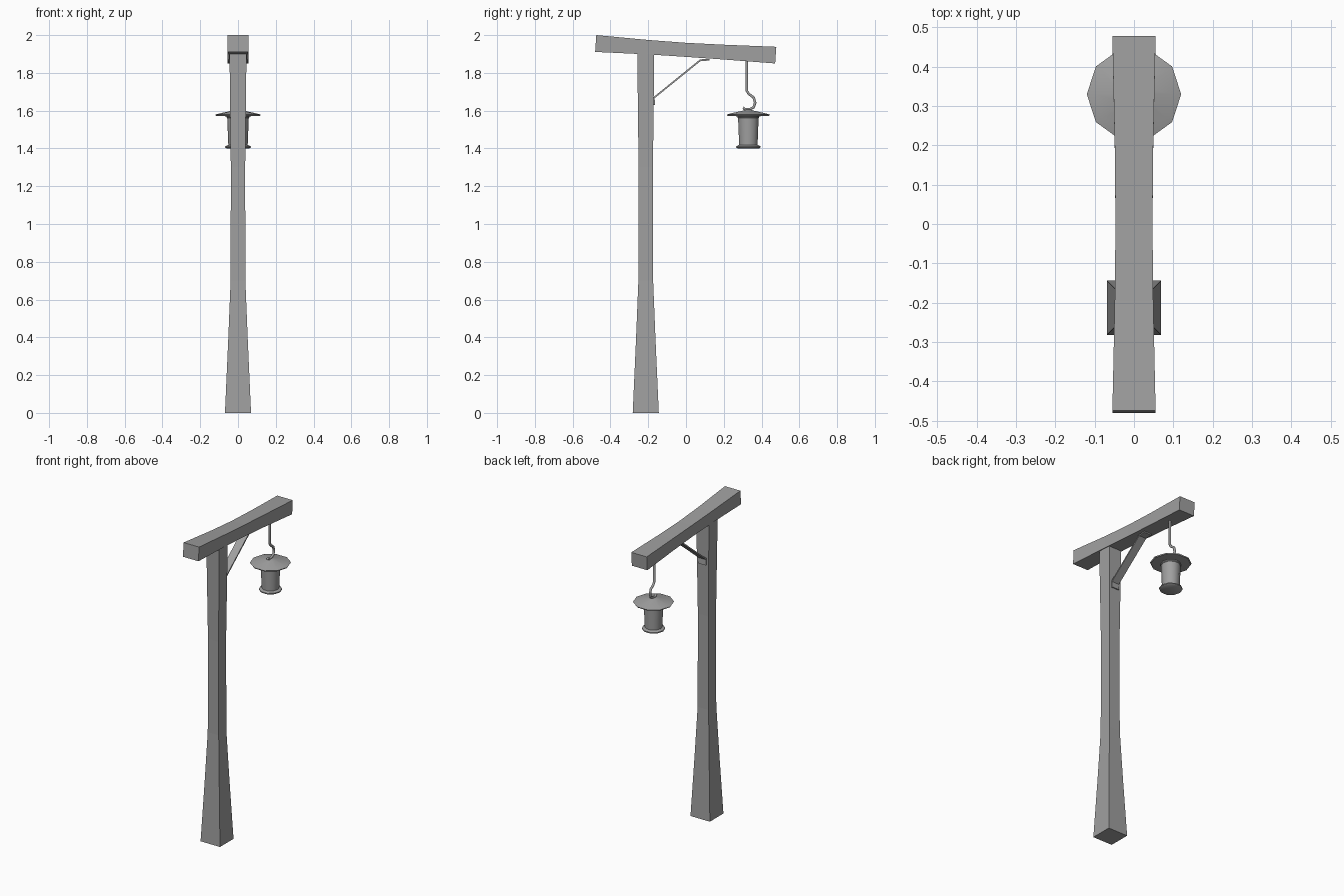
import bpy, bmesh, math
from mathutils import Vector

cube = bpy.data.objects.get("Cube")
if cube:
    bpy.data.objects.remove(cube, do_unlink=True)

GREY = (0.35, 0.35, 0.35, 1)
mat = bpy.data.materials.new("plain grey")
mat.use_nodes = True
mat.diffuse_color = GREY
mat.node_tree.nodes["Principled BSDF"].inputs["Base Color"].default_value = GREY


def loft(name, rings, smooth=None):
    """Skin a list of equal-sized point rings and cap both ends."""
    bm = bmesh.new()
    loops = [[bm.verts.new(p) for p in ring] for ring in rings]
    n = len(loops[0])
    for a, b in zip(loops, loops[1:]):
        for i in range(n):
            j = (i + 1) % n
            bm.faces.new((a[i], a[j], b[j], b[i]))
    bm.faces.new(loops[0][::-1])
    bm.faces.new(loops[-1])
    bmesh.ops.recalc_face_normals(bm, faces=bm.faces)
    mesh = bpy.data.meshes.new(name)
    bm.to_mesh(mesh)
    bm.free()
    mesh.materials.append(mat)
    obj = bpy.data.objects.new(name, mesh)
    bpy.context.collection.objects.link(obj)
    if smooth:
        bpy.ops.object.select_all(action='DESELECT')
        obj.select_set(True)
        bpy.context.view_layer.objects.active = obj
        bpy.ops.object.shade_smooth_by_angle(angle=math.radians(smooth))
    return obj


SQUARE = [(-1, -1), (1, -1), (1, 1), (-1, 1)]
POST_Y, LAMP_Y = -0.213, 0.33

# Flared square post
loft("post", [[(x * h, POST_Y + y * h, z) for x, y in SQUARE]
              for h, z in [(0.069, 0), (0.052, 0.38), (0.039, 0.7),
                           (0.038, 1.3), (0.045, 1.92)]])

# Sloping cross beam: y, bottom z, top z, half width, end lean
beam = [(-0.478, 1.911, 2.0, 0.055, 0.003), (-0.2, 1.898, 1.974, 0.049, 0.003),
        (0.0, 1.885, 1.959, 0.047, 0.003), (0.2, 1.871, 1.949, 0.049, 0.003),
        (0.475, 1.85, 1.938, 0.055, 0.003)]
loft("cross_beam", [[(x * w, y + s * lean, top if s > 0 else low) for x, s in SQUARE]
                    for y, low, top, w, lean in beam])

# Flat strap brace with a tab on the post and one under the beam
strap = [(-0.172, 1.63), (-0.172, 1.672), (0.075, 1.872), (0.125, 1.873)]
offset = [(0.008, 0), (0.006, -0.006), (0.003, -0.009), (0, -0.008)]
loft("brace_strap", [[(-0.026, y, z), (0.026, y, z),
                      (0.026, y + dy, z + dz), (-0.026, y + dy, z + dz)]
                     for (y, z), (dy, dz) in zip(strap, offset)])

# Bent hook rod, swept in the x = 0 plane
path = [Vector((0, y, z)) for y, z in
        [(0.322, 1.88), (0.322, 1.705), (0.333, 1.688), (0.358, 1.67), (0.366, 1.642),
         (0.358, 1.618), (0.338, 1.608), (0.316, 1.606), (0.302, 1.615)]]
rings = []
for i, p in enumerate(path):
    t = (path[min(i + 1, len(path) - 1)] - path[max(i - 1, 0)]).normalized()
    side = Vector((1, 0, 0))
    up = t.cross(side)
    rings.append([p + 0.008 * (side * math.cos(a) + up * math.sin(a))
                  for a in (k * math.tau / 6 for k in range(6))])
loft("hook", rings, 65)


def turned(name, profile):
    """Ten-sided turned part around the lantern axis."""
    ring = [(math.cos(k * math.tau / 10), math.sin(k * math.tau / 10)) for k in range(10)]
    return loft(name, [[(r * x, LAMP_Y + r * y, z) for x, y in ring] for r, z in profile], 40)


turned("lantern_base", [(0.06, 1.4), (0.068, 1.405), (0.068, 1.411), (0.054, 1.418)])
turned("lantern_body", [(0.051, 1.412), (0.057, 1.56), (0.06, 1.563), (0.06, 1.578)])
turned("lantern_cap", [(0.06, 1.57), (0.116, 1.573), (0.12, 1.579), (0.1, 1.585), (0.03, 1.6),
                       (0.012, 1.606)])
